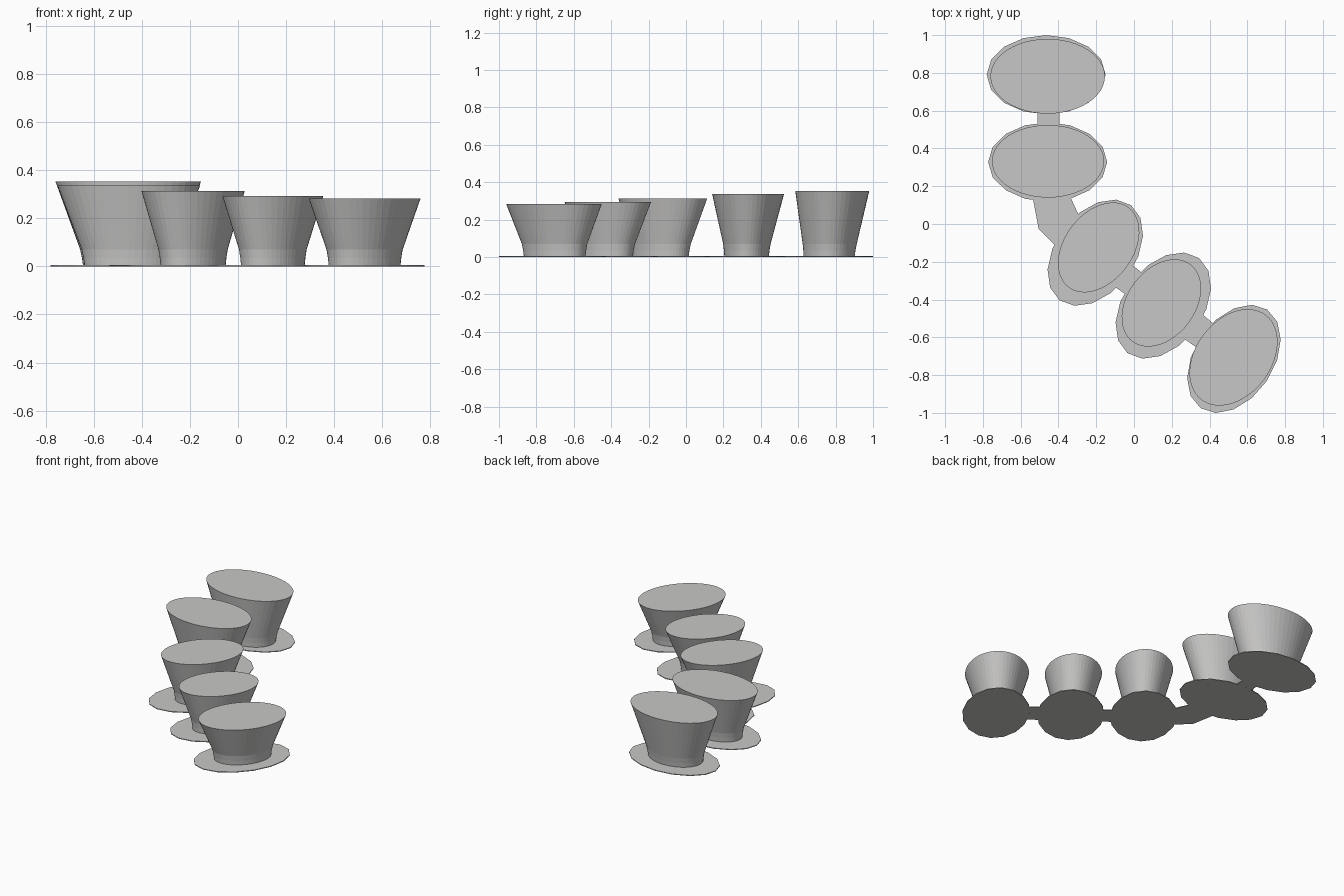
import bpy, bmesh, math

if "Cube" in bpy.data.objects:
    bpy.data.objects.remove(bpy.data.objects["Cube"])

grey = bpy.data.materials.new("light grey")
grey.diffuse_color = (0.58, 0.575, 0.57, 1)
grey.use_nodes = True
grey.node_tree.nodes["Principled BSDF"].inputs["Base Color"].default_value = grey.diffuse_color


def ring(bm, cx, cy, rx, ry, angle, z, sides):
    c, s = math.cos(angle), math.sin(angle)
    verts = []
    for i in range(sides):
        t = 2 * math.pi * i / sides
        u, v = rx * math.cos(t), ry * math.sin(t)
        verts.append(bm.verts.new((cx + u * c - v * s, cy + u * s + v * c, z)))
    return verts


def loft(bm, rings):
    # Join rings with quads and cap both ends
    n = len(rings[0])
    for a, b in zip(rings, rings[1:]):
        for i in range(n):
            j = (i + 1) % n
            bm.faces.new((a[i], a[j], b[j], b[i]))
    bm.faces.new(rings[0][::-1])
    bm.faces.new(rings[-1])


def finish(name, bm):
    bmesh.ops.recalc_face_normals(bm, faces=bm.faces)
    me = bpy.data.meshes.new(name)
    bm.to_mesh(me)
    bm.free()
    me.materials.append(grey)
    bpy.context.collection.objects.link(bpy.data.objects.new(name, me))


def cup(name, x, y, rx, ry, deg, height, foot, shift):
    # Flared solid cup with a nearly upright foot; foot = size relative to the rim
    bm = bmesh.new()
    a = math.radians(deg)
    knee = (foot[0] + 0.04, foot[1] + 0.04)
    sections = [(0.003, foot, 1.0), (0.035, (foot[0] + 0.015, foot[1] + 0.015), 0.9),
                (0.07, knee, 0.8), (height, (1, 1), 0)]
    loft(bm, [ring(bm, x, y + shift * k, rx * f[0], ry * f[1], a, z, 48)
              for z, f, k in sections])
    finish(name, bm)


def plate(name, x, y, deg):
    # Thin many-sided oval under each cup
    bm = bmesh.new()
    a = math.radians(deg)
    loft(bm, [ring(bm, x, y, 0.315, 0.21, a, z, 16) for z in (0, 0.005)])
    finish(name, bm)


def bridge(name, points):
    # Thin strip joining neighbouring plates
    bm = bmesh.new()
    loft(bm, [[bm.verts.new((x, y, z)) for x, y in points] for z in (0.0003, 0.0047)])
    finish(name, bm)


# Cups, from back to front
cup("cup_1", -0.457, 0.782, 0.303, 0.198, 0, 0.354, (0.62, 0.69), -0.017)
cup("cup_2", -0.455, 0.332, 0.297, 0.192, 0, 0.336, (0.62, 0.62), -0.008)
cup("cup_3", -0.187, -0.124, 0.265, 0.181, 53, 0.314, (0.63, 0.63), -0.012)
cup("cup_4", 0.145, -0.418, 0.256, 0.179, 53, 0.293, (0.63, 0.63), -0.012)
cup("cup_5", 0.527, -0.706, 0.282, 0.2, 53, 0.283, (0.65, 0.63), 0.004)

# Base plates
plate("plate_1", -0.465, 0.79, 0)
plate("plate_2", -0.457, 0.328, 0)
plate("plate_3", -0.205, -0.152, 53)
plate("plate_4", 0.155, -0.432, 53)
plate("plate_5", 0.529, -0.714, 56)

# Bridges between plates
bridge("bridge_1", [(-0.51, 0.5), (-0.395, 0.5), (-0.395, 0.62), (-0.51, 0.62)])
bridge("bridge_2", [(-0.54, 0.16), (-0.505, -0.025), (-0.42, -0.11),
                    (-0.28, 0.02), (-0.345, 0.16)])
bridge("bridge_3", [(-0.03, -0.2), (-0.12, -0.32), (-0.04, -0.375), (0.05, -0.265)])
bridge("bridge_4", [(0.33, -0.45), (0.24, -0.59), (0.34, -0.66), (0.44, -0.545)])
